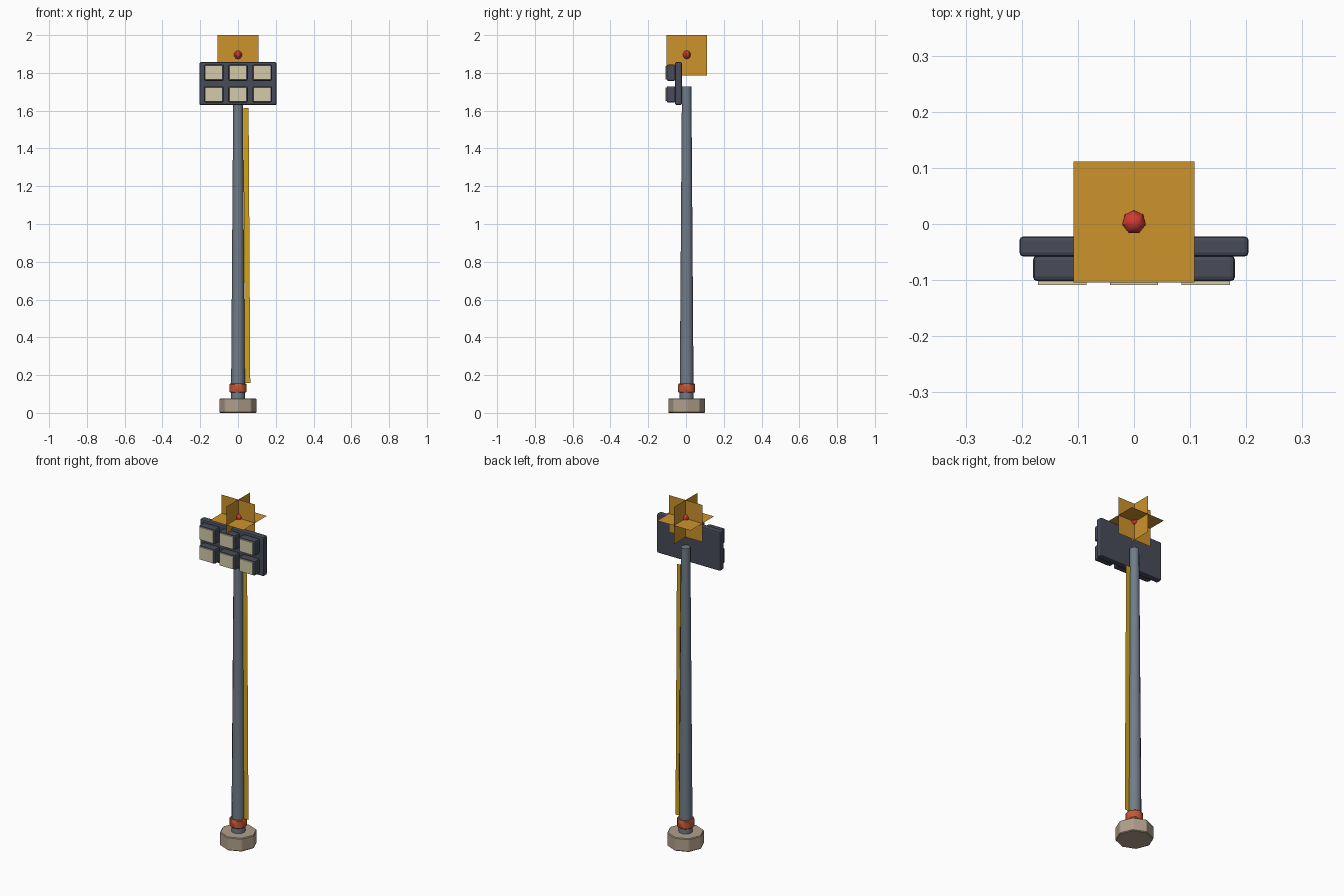
import bpy, bmesh, math
from mathutils import Matrix

if "Cube" in bpy.data.objects:
    bpy.data.objects.remove(bpy.data.objects["Cube"])

CY = 0.0035  # depth of the pole axis


def srgb(r, g, b):
    lin = lambda c: c / 12.92 if c <= 0.04045 else ((c + 0.055) / 1.055) ** 2.4
    return [lin(c / 255) for c in (r, g, b)] + [1.0]


def material(name, *rgb):
    m = bpy.data.materials.new(name)
    m.diffuse_color = srgb(*rgb)
    m.use_nodes = True
    m.node_tree.nodes["Principled BSDF"].inputs["Base Color"].default_value = m.diffuse_color
    return m


STEEL = material("grey_steel", 112, 125, 137)
DARK = material("dark_housing", 72, 76, 90)
LENS = material("cream_lens", 212, 203, 170)
STONE = material("stone", 176, 160, 140)
RUST = material("rust_red", 198, 88, 54)
YELLOW = material("yellow_strip", 212, 164, 30)
ORANGE = material("orange_glow", 206, 147, 44)
RED = material("red_lamp", 210, 58, 48)


def finish(bm, name, mat, smooth=False):
    mesh = bpy.data.meshes.new(name)
    bm.to_mesh(mesh)
    bm.free()
    mesh.materials.append(mat)
    obj = bpy.data.objects.new(name, mesh)
    bpy.context.collection.objects.link(obj)
    if smooth:
        bpy.ops.object.select_all(action='DESELECT')
        obj.select_set(True)
        bpy.context.view_layer.objects.active = obj
        bpy.ops.object.shade_smooth_by_angle(angle=math.radians(40))
    return obj


def bevel(obj, width, segments=2):
    mod = obj.modifiers.new("soft_edges", 'BEVEL')
    mod.width, mod.segments = width, segments


def cylinder(name, mat, sides, r0, r1, z0, z1, smooth=False):
    bm = bmesh.new()
    bmesh.ops.create_cone(bm, cap_ends=True, segments=sides, radius1=r0, radius2=r1, depth=z1 - z0,
                          matrix=Matrix.Translation((0, CY, (z0 + z1) / 2)))
    return finish(bm, name, mat, smooth)


def box(name, mat, x, y, z):
    bm = bmesh.new()
    size = [b - a for a, b in (x, y, z)]
    mid = [(a + b) / 2 for a, b in (x, y, z)]
    bmesh.ops.create_cube(bm, size=1, matrix=Matrix.Translation(mid) @ Matrix.Diagonal((*size, 1)))
    return finish(bm, name, mat)


def sheet(name, mat, points):
    bm = bmesh.new()
    bm.faces.new([bm.verts.new(p) for p in points])
    return finish(bm, name, mat)


# Foot, tapered pole and collar
bevel(cylinder("foot", STONE, 8, 0.099, 0.099, 0.0, 0.077), 0.004, 1)
cylinder("pole", STEEL, 12, 0.037, 0.025, 0.06, 1.728, True)
bevel(cylinder("collar", RUST, 12, 0.046, 0.046, 0.107, 0.155, True), 0.004, 1)

# Thin strip running up the side of the pole
sheet("side_strip", YELLOW, [(0.036, CY, 0.157), (0.065, CY, 0.157),
                             (0.056, CY, 1.615), (0.028, CY, 1.615)])

# Lamp board with two rows of three floodlights
bevel(box("lamp_board", DARK, (-0.204, 0.204), (-0.058, -0.022), (1.63, 1.857)), 0.007)
for z in (1.686, 1.801):
    for x in (-0.128, 0, 0.128):
        bevel(box("lamp_housing", DARK, (x - 0.052, x + 0.052), (-0.102, -0.056),
                  (z - 0.043, z + 0.043)), 0.008)
        box("lamp_lens", LENS, (x - 0.043, x + 0.043), (-0.109, -0.1), (z - 0.036, z + 0.036))

# Three crossing glow sheets around the beacon
H, CZ = 0.1075, 1.8925
corners = [(-H, -H), (H, -H), (H, H), (-H, H)]
sheet("glow_front", ORANGE, [(a, CY, CZ + b) for a, b in corners])
sheet("glow_side", ORANGE, [(0, CY + a, CZ + b) for a, b in corners])
sheet("glow_flat", ORANGE, [(a, CY + b, CZ) for a, b in corners])

# Beacon
bm = bmesh.new()
bmesh.ops.create_uvsphere(bm, u_segments=7, v_segments=5, radius=0.0225,
                          matrix=Matrix.Translation((0, CY, 1.896)))
finish(bm, "beacon", RED, True)
